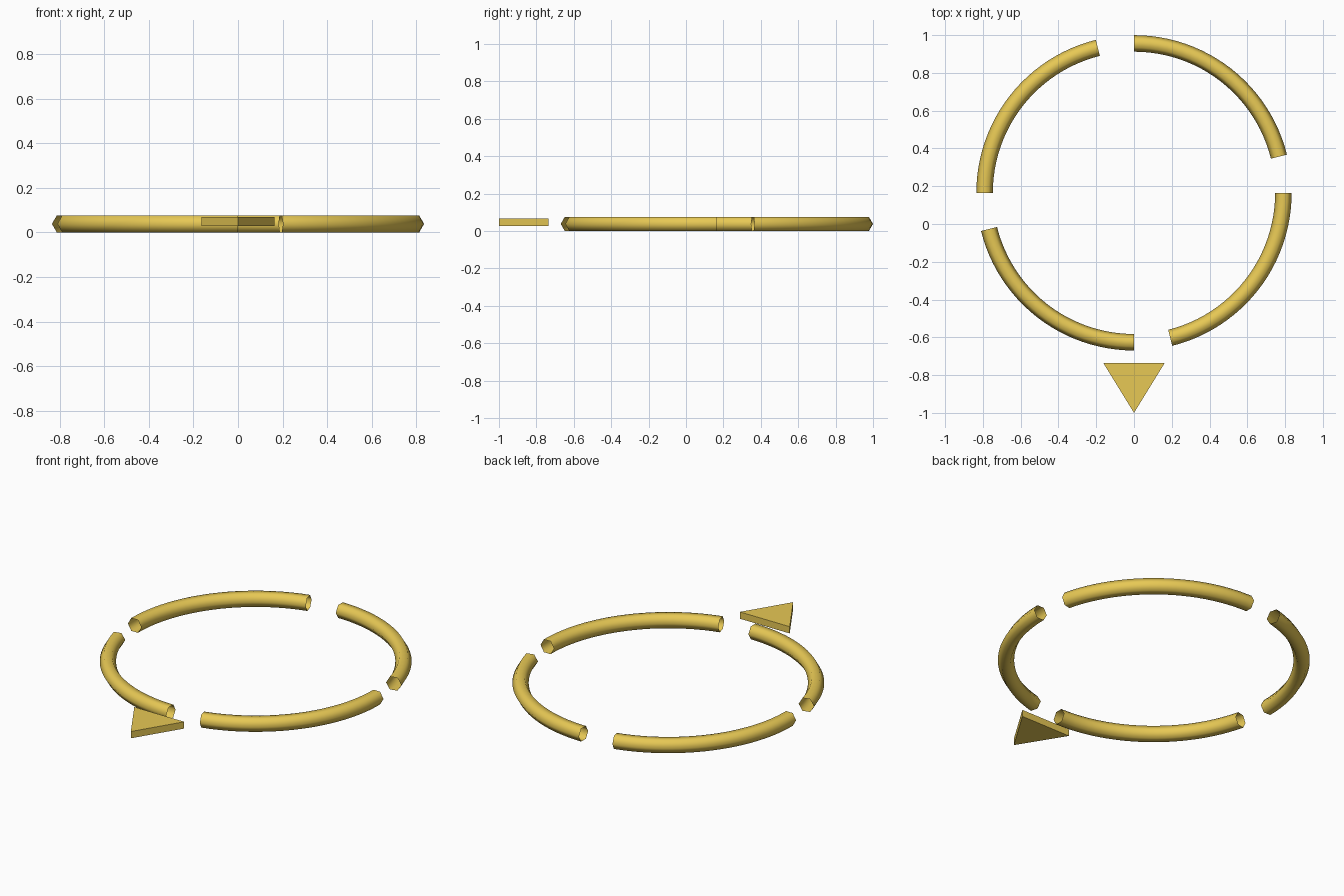
import bpy, bmesh
from math import radians, cos, sin, pi
from mathutils import Vector

if "Cube" in bpy.data.objects:
    bpy.data.objects.remove(bpy.data.objects["Cube"])

CENTER = Vector((0, 0.165, 0.038))
RING_R, TUBE_R = 0.791, 0.0437
SPAN, STEPS = 76, 24

gold = bpy.data.materials.new("gold")
gold.diffuse_color = (0.80, 0.58, 0.09, 1)
gold.use_nodes = True
gold.node_tree.nodes["Principled BSDF"].inputs["Base Color"].default_value = gold.diffuse_color


def make_object(name, bm, smooth):
    bmesh.ops.recalc_face_normals(bm, faces=bm.faces)
    mesh = bpy.data.meshes.new(name)
    for f in bm.faces:
        f.smooth = smooth
    bm.to_mesh(mesh)
    bm.free()
    mesh.materials.append(gold)
    obj = bpy.data.objects.new(name, mesh)
    bpy.context.collection.objects.link(obj)
    return obj


def ring_segment(name, start):
    """Open-ended six-sided tube swept clockwise from the start angle."""
    bm = bmesh.new()
    out = Vector((cos(start), sin(start), 0))
    ring = []
    for i in range(6):
        a = i * pi / 3
        ring.append(bm.verts.new(CENTER + out * (RING_R + TUBE_R * cos(a))
                                 + Vector((0, 0, TUBE_R * sin(a)))))
    edges = [bm.edges.new((ring[i], ring[(i + 1) % 6])) for i in range(6)]
    bmesh.ops.spin(bm, geom=ring + edges, cent=CENTER, axis=(0, 0, 1),
                   angle=-radians(SPAN), steps=STEPS)
    return make_object(name, bm, True)


# Four ring arcs with gaps between them
for k in range(4):
    ring_segment(f"ring_segment_{k + 1}", radians(90 - 90 * k))

# Flat triangular pointer at the front
bm = bmesh.new()
tri = [bm.verts.new(p) for p in
       ((-0.163, -0.735, 0.028), (0, -1.0, 0.028), (0.163, -0.735, 0.028))]
face = bm.faces.new(tri)
top = bmesh.ops.extrude_face_region(bm, geom=[face], use_keep_orig=True)
bmesh.ops.translate(bm, vec=(0, 0, 0.04),
                    verts=[g for g in top["geom"] if isinstance(g, bmesh.types.BMVert)])
make_object("pointer", bm, False)
